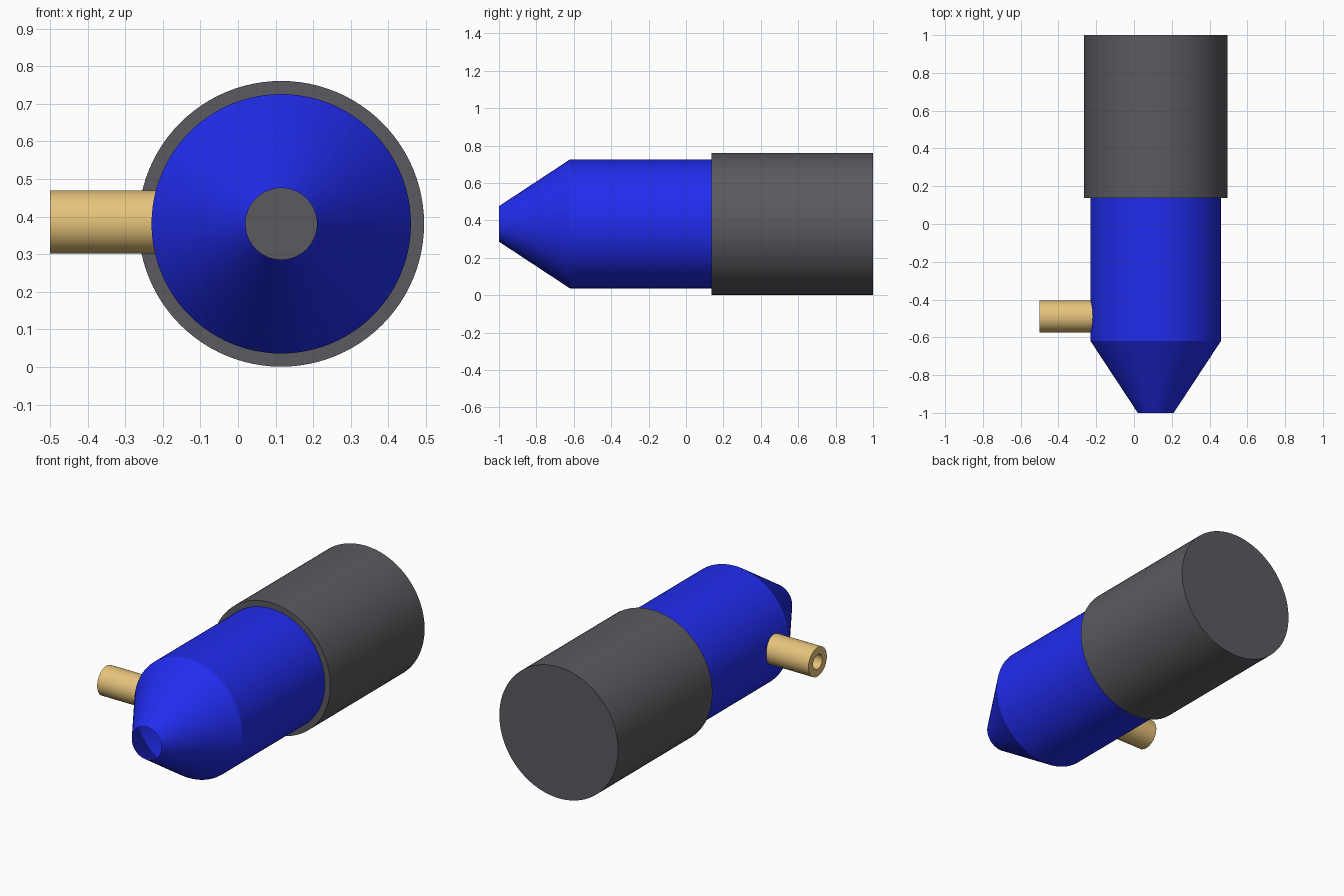
import bpy, bmesh, math
from mathutils import Matrix

if "Cube" in bpy.data.objects:
    bpy.data.objects.remove(bpy.data.objects["Cube"])

CX, CZ = 0.115, 0.381


def lathe(name, profile, matrix, color=None, segs=96):
    """Spin (radius, axial) points about local Z, then place with matrix."""
    bm = bmesh.new()
    rings = []
    for r, h in profile:
        if r == 0:
            rings.append([bm.verts.new((0, 0, h))])
        else:
            rings.append([bm.verts.new((r * math.cos(2 * math.pi * i / segs),
                                        r * math.sin(2 * math.pi * i / segs), h))
                          for i in range(segs)])
    for a, b in zip(rings, rings[1:]):
        for i in range(segs):
            j = (i + 1) % segs
            quad = [a[i % len(a)], a[j % len(a)], b[j % len(b)], b[i % len(b)]]
            bm.faces.new(list(dict.fromkeys(quad)))
    bmesh.ops.remove_doubles(bm, verts=bm.verts, dist=1e-5)
    bmesh.ops.recalc_face_normals(bm, faces=bm.faces)
    mesh = bpy.data.meshes.new(name)
    bm.to_mesh(mesh)
    bm.free()
    obj = bpy.data.objects.new(name, mesh)
    bpy.context.collection.objects.link(obj)
    obj.matrix_world = matrix
    if color:
        mat = bpy.data.materials.new(name + "_paint")
        mat.diffuse_color = (*color, 1)
        mat.use_nodes = True
        mat.node_tree.nodes["Principled BSDF"].inputs["Base Color"].default_value = mat.diffuse_color
        mesh.materials.append(mat)
    bpy.ops.object.select_all(action='DESELECT')
    bpy.context.view_layer.objects.active = obj
    obj.select_set(True)
    bpy.ops.object.shade_smooth_by_angle(angle=math.radians(25))
    return obj


# Local Z points along world +Y for the body, along world +X for the side tube
along_y = Matrix.Translation((CX, 0, CZ)) @ Matrix.Rotation(-math.pi / 2, 4, 'X')
along_x = Matrix.Translation((0, -0.49, 0.386)) @ Matrix.Rotation(math.pi / 2, 4, 'Y')

# Closed rear cap
lathe("rear_cap", [(0, 0.137), (0.38, 0.137), (0.38, 1), (0, 1)],
      along_y, (0.105, 0.102, 0.115))

# Thin hollow barrel with tapered open nozzle
lathe("barrel_nozzle", [(0.095, -1), (0.345, -0.62), (0.345, 0.137)],
      along_y, (0.015, 0.025, 0.85))

# Side inlet tube with a bore
lathe("side_tube", [(0.042, -0.2), (0.084, -0.2), (0.084, -0.5), (0.042, -0.5), (0.042, -0.2)],
      along_x, (0.8, 0.55, 0.2), segs=64)
